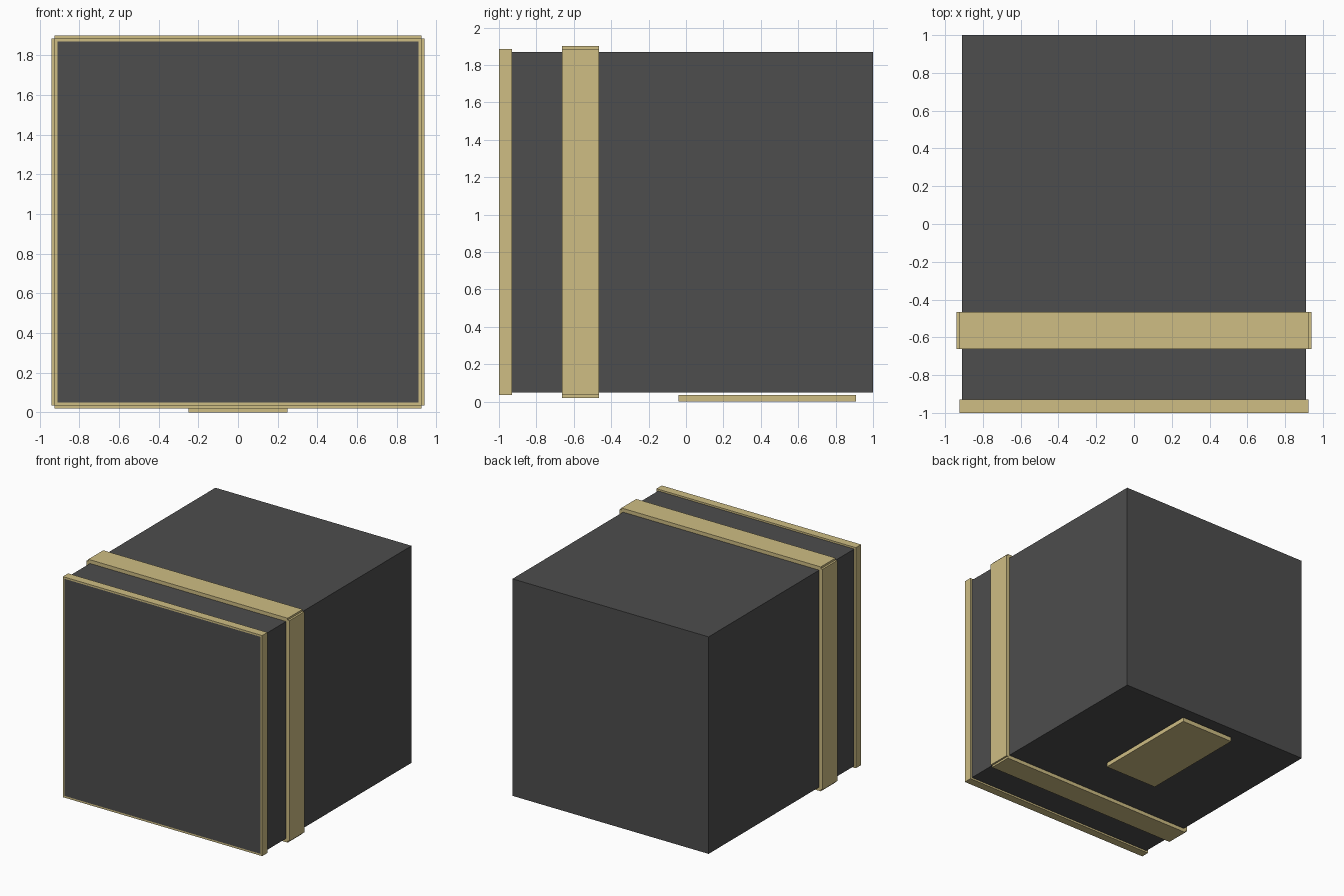
import bpy

if "Cube" in bpy.data.objects:
    bpy.data.objects.remove(bpy.data.objects["Cube"])


def material(name, rgb):
    m = bpy.data.materials.new(name)
    m.diffuse_color = (*rgb, 1)
    m.use_nodes = True
    m.node_tree.nodes["Principled BSDF"].inputs["Base Color"].default_value = m.diffuse_color
    return m


dark = material("charcoal", (0.075, 0.075, 0.075))
gold = material("pale_gold", (0.62, 0.51, 0.23))


def box(name, x, y, z, mat):
    """Box from (min, max) pairs on each axis."""
    spans = (x, y, z)
    bpy.ops.mesh.primitive_cube_add(size=1, location=[(a + b) / 2 for a, b in spans])
    ob = bpy.context.object
    ob.name = name
    ob.scale = [b - a for a, b in spans]
    bpy.ops.object.transform_apply(location=False, rotation=False, scale=True)
    ob.data.materials.append(mat)
    return ob


HALF, MID = 0.91, 0.96   # half width of the body, height of its centre


def frame(name, y, flat_half, flat_out, side_half, side_out):
    """Four bars around the body: top and bottom, then left and right."""
    for s, end in ((1, "top"), (-1, "bottom")):
        z = sorted((MID + s * HALF, MID + s * flat_out))
        box(f"{name}_{end}", (-flat_half, flat_half), y, z, gold)
    for s, end in ((1, "right"), (-1, "left")):
        x = sorted((s * HALF, s * side_out))
        box(f"{name}_{end}", x, y, (MID - side_half, MID + side_half), gold)


# Main block
box("body", (-HALF, HALF), (-1, 1), (MID - HALF, MID + HALF), dark)

# Thin trim flush with the front face
frame("front_trim", (-1, -0.93), 0.925, 0.925, HALF, 0.925)

# Wide raised band with notched corners
frame("band", (-0.662, -0.465), 0.925, 0.941, 0.925, 0.941)

# Flat foot plate underneath
box("foot_plate", (-0.25, 0.25), (-0.04, 0.91), (0, 0.037), gold)
